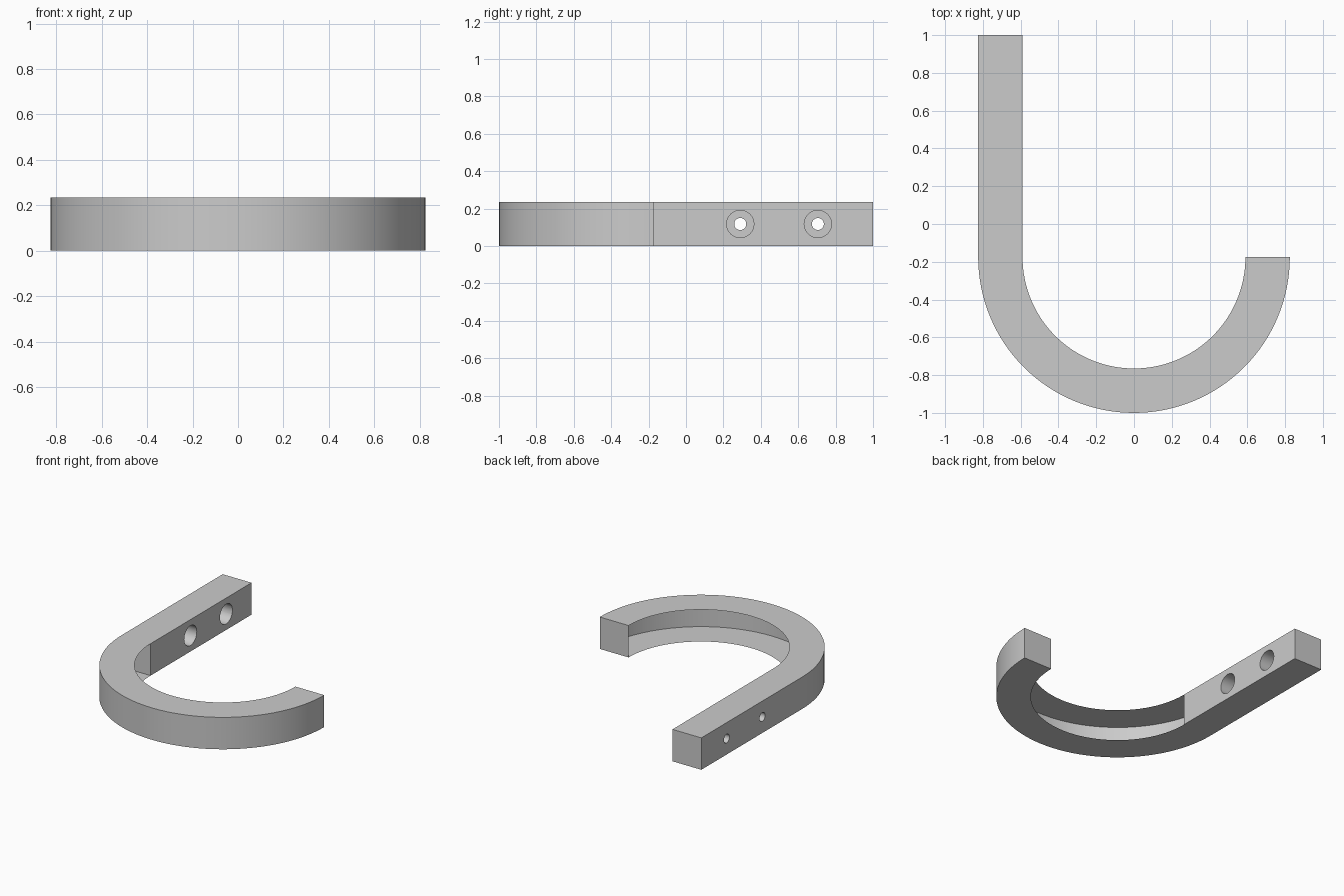
import bpy, bmesh, math

cube = bpy.data.objects.get("Cube")
if cube:
    bpy.data.objects.remove(cube, do_unlink=True)

# Shared dimensions
OUTER, WIDTH, HEIGHT = 0.825, 0.235, 0.235
INNER = OUTER - WIDTH
BEND_Y, BACK_Y = -0.175, 1.0
SEGMENTS = 64

grey = bpy.data.materials.new("light grey")
grey.use_nodes = True
colour = (0.6, 0.6, 0.6, 1)
grey.diffuse_color = colour
grey.node_tree.nodes["Principled BSDF"].inputs["Base Color"].default_value = colour


def add_object(name, bm):
    mesh = bpy.data.meshes.new(name)
    bm.to_mesh(mesh)
    bm.free()
    mesh.materials.append(grey)
    obj = bpy.data.objects.new(name, mesh)
    bpy.context.collection.objects.link(obj)
    return obj


def smooth(obj):
    bpy.ops.object.select_all(action='DESELECT')
    obj.select_set(True)
    bpy.context.view_layer.objects.active = obj
    bpy.ops.object.shade_smooth_by_angle(angle=math.radians(30))


def cut_bore(target, x0, x1, y, radius):
    """Cut a round bore along x between x0 and x1."""
    bpy.ops.mesh.primitive_cylinder_add(
        vertices=32, radius=radius, depth=x1 - x0,
        location=((x0 + x1) / 2, y, HEIGHT / 2), rotation=(0, math.pi / 2, 0))
    cutter = bpy.context.object
    cutter.name = "bore_cutter"
    cutter.hide_render = True
    mod = target.modifiers.new("bore", 'BOOLEAN')
    mod.operation = 'DIFFERENCE'
    mod.solver = 'EXACT'
    mod.object = cutter
    bpy.context.view_layer.objects.active = target
    bpy.ops.object.modifier_apply(modifier=mod.name)
    bpy.data.objects.remove(cutter, do_unlink=True)


# Straight mounting arm: a closed bar with two counterbored screw holes
bm = bmesh.new()
bmesh.ops.create_cube(bm, size=1)
for v in bm.verts:
    v.co.x = -OUTER + (v.co.x + 0.5) * WIDTH
    v.co.y = BEND_Y + (v.co.y + 0.5) * (BACK_Y - BEND_Y)
    v.co.z = (v.co.z + 0.5) * HEIGHT
arm = add_object("mounting_arm", bm)
for hole_y in (0.29, 0.705):
    cut_bore(arm, -OUTER - 0.1, -INNER + 0.1, hole_y, 0.032)
    cut_bore(arm, -OUTER + 0.075, -INNER + 0.1, hole_y, 0.073)
smooth(arm)

# Curved hook: a channel open on its inner side, swept through a half turn
bm = bmesh.new()
section = [(INNER, 0), (OUTER, 0), (OUTER, HEIGHT), (INNER, HEIGHT)]
rings = []
for i in range(SEGMENTS + 1):
    a = math.pi * (1 + i / SEGMENTS)
    rings.append([bm.verts.new((r * math.cos(a), BEND_Y + r * math.sin(a), z))
                  for r, z in section])
for near, far in zip(rings, rings[1:]):
    for k in range(3):
        bm.faces.new((near[k], far[k], far[k + 1], near[k + 1]))
# Flat cap on the hook tip
bm.faces.new(rings[-1])
bmesh.ops.recalc_face_normals(bm, faces=bm.faces)
if next(f for f in bm.faces if abs(f.normal.z) > 0.9 and f.calc_center_median().z < 0.01).normal.z > 0:
    bmesh.ops.reverse_faces(bm, faces=bm.faces)
hook = add_object("curved_hook", bm)
smooth(hook)
